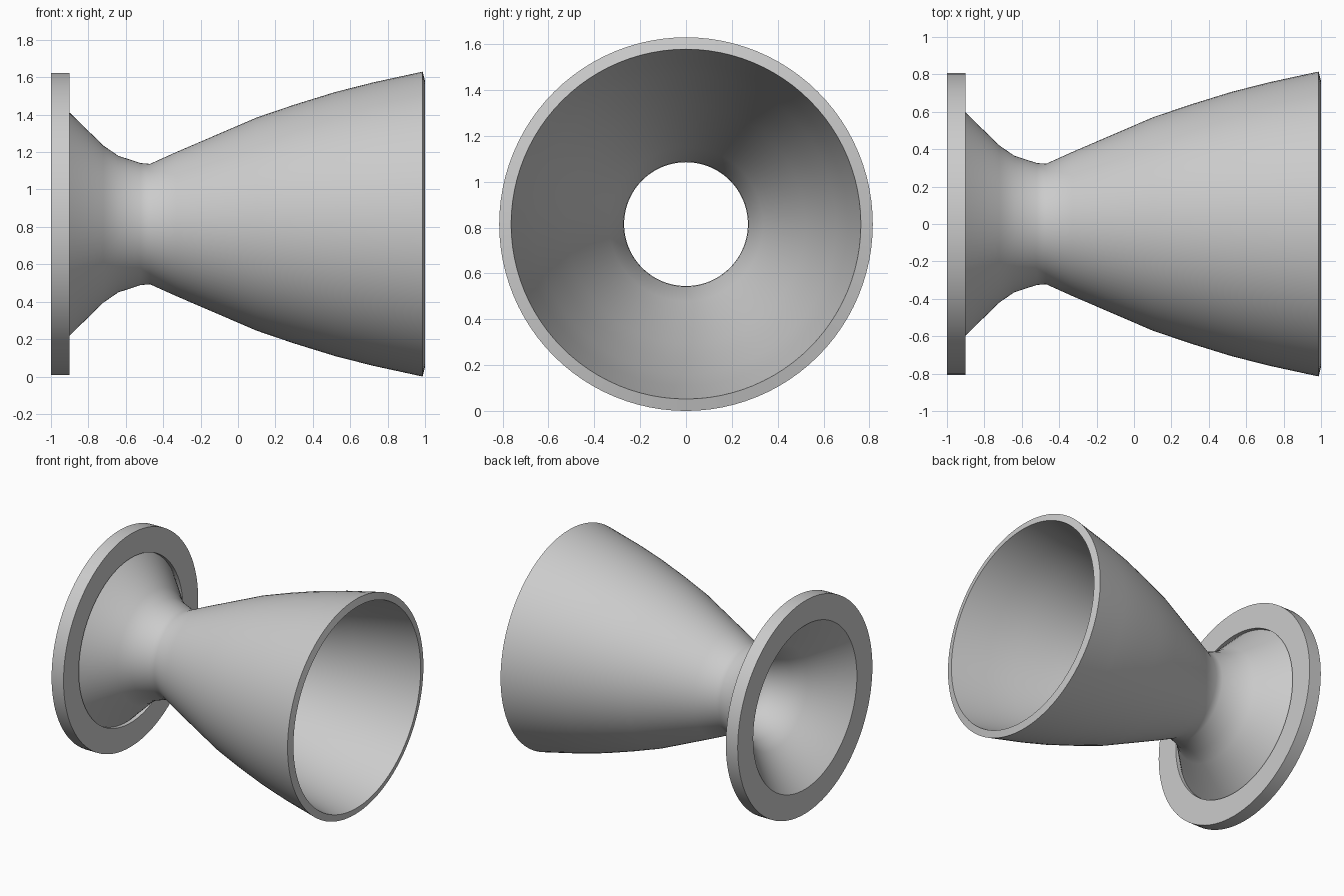
import bpy
import bmesh
from math import cos, sin, tau, radians

if "Cube" in bpy.data.objects:
    bpy.data.objects.remove(bpy.data.objects["Cube"], do_unlink=True)

AXIS_HEIGHT = 0.815
SIDES = 96

grey = bpy.data.materials.new("plain_grey")
grey.use_nodes = True
GREY = (0.6, 0.6, 0.6, 1)
grey.diffuse_color = GREY
grey.node_tree.nodes["Principled BSDF"].inputs["Base Color"].default_value = GREY


def lathe(name, profile, smooth_angle):
    """Spin a closed (x, radius) profile round the horizontal axis."""
    bm = bmesh.new()
    rings = []
    for i in range(SIDES):
        a = tau * i / SIDES
        rings.append([bm.verts.new((x, r * cos(a), r * sin(a))) for x, r in profile])
    n = len(profile)
    for i in range(SIDES):
        here, there = rings[i], rings[(i + 1) % SIDES]
        for j in range(n):
            k = (j + 1) % n
            bm.faces.new((here[j], here[k], there[k], there[j]))
    bmesh.ops.recalc_face_normals(bm, faces=bm.faces)
    mesh = bpy.data.meshes.new(name)
    bm.to_mesh(mesh)
    bm.free()
    mesh.materials.append(grey)
    obj = bpy.data.objects.new(name, mesh)
    obj.location.z = AXIS_HEIGHT
    bpy.context.collection.objects.link(obj)
    bpy.ops.object.select_all(action="DESELECT")
    obj.select_set(True)
    bpy.context.view_layer.objects.active = obj
    bpy.ops.object.shade_smooth_by_angle(angle=radians(smooth_angle))
    return obj


# Bell wall: outer surface from flange to mouth, then inner surface back
outer = [(-0.93, 0.625), (-0.72, 0.42), (-0.64, 0.365), (-0.52, 0.326),
         (-0.47, 0.322), (-0.33, 0.385), (0.1, 0.57), (0.3, 0.638),
         (0.52, 0.706), (0.72, 0.757), (0.987, 0.815)]
inner = [(1.0, 0.763), (0.73, 0.706), (0.53, 0.655), (0.32, 0.587),
         (0.12, 0.521), (-0.31, 0.336), (-0.45, 0.273), (-0.48, 0.27),
         (-0.54, 0.275), (-0.665, 0.318), (-0.755, 0.378), (-1.0, 0.622)]
lathe("bell_wall", outer + inner, 40)

# Mounting flange: flat ring round the narrow bell's rim
lathe("mounting_flange", [(-1.0, 0.622), (-1.0, 0.808), (-0.9, 0.808), (-0.9, 0.625)], 40)
